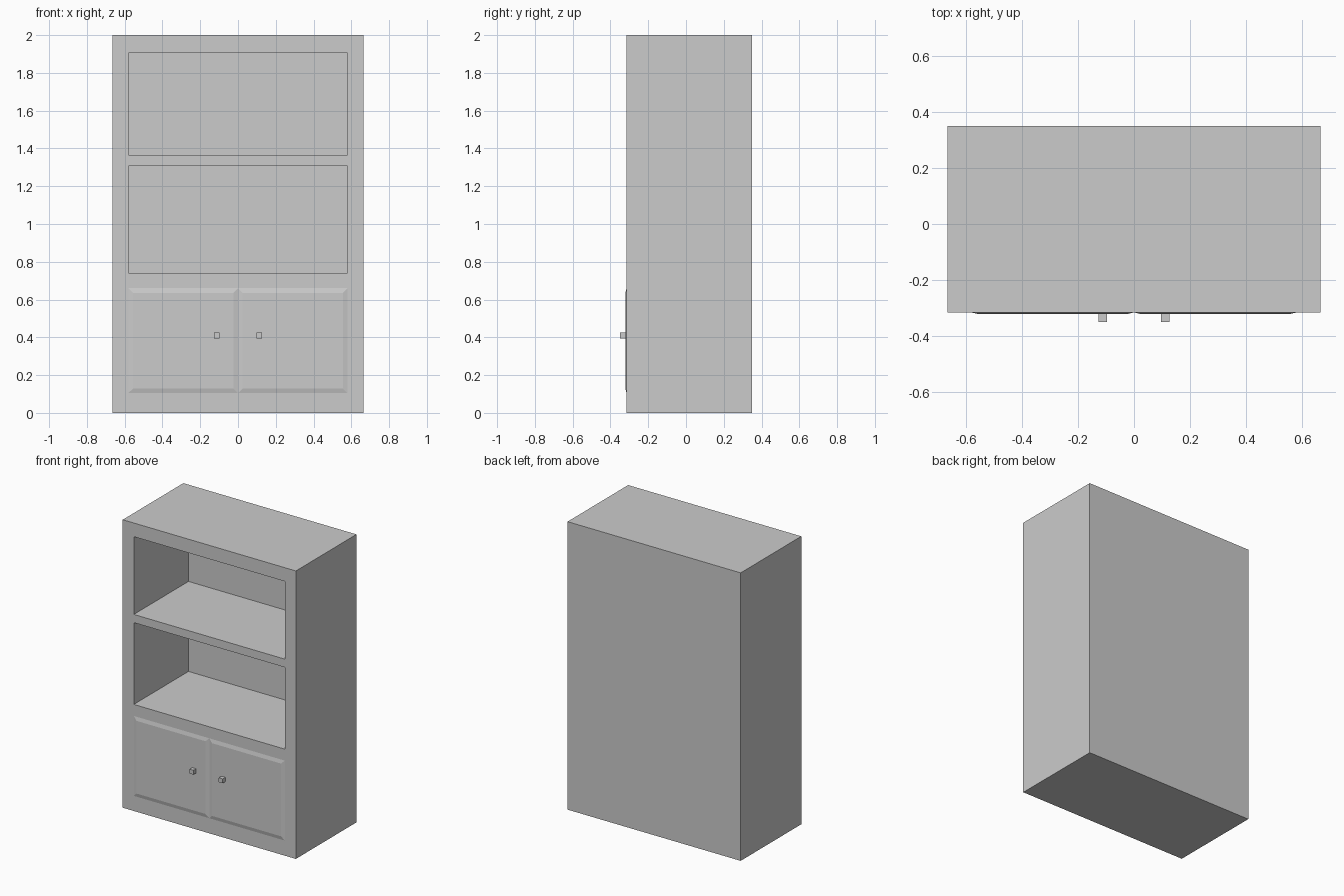
import bpy, bmesh

if "Cube" in bpy.data.objects:
    bpy.data.objects.remove(bpy.data.objects["Cube"])

FRONT, BACK = -0.315, 0.35


def box(name, x0, x1, y0, y1, z0, z1, inset=0.0):
    """Box between limits; inset shrinks the front (-y) face for a bevelled panel."""
    bm = bmesh.new()
    bmesh.ops.create_cube(bm, size=1)
    for v in bm.verts:
        front = v.co.y < 0
        i = inset if front else 0.0
        v.co = (x1 - i if v.co.x > 0 else x0 + i,
                y0 if front else y1,
                z1 - i if v.co.z > 0 else z0 + i)
    mesh = bpy.data.meshes.new(name)
    bm.to_mesh(mesh)
    bm.free()
    obj = bpy.data.objects.new(name, mesh)
    bpy.context.collection.objects.link(obj)
    return obj


# Cabinet body with two open shelf compartments cut into the front
body = box("cabinet_body", -0.665, 0.665, FRONT, BACK, 0, 2)
for label, z0, z1 in (("lower", 0.74, 1.308), ("upper", 1.365, 1.905)):
    cutter = box(label + "_shelf_cutter", -0.58, 0.58, FRONT - 0.1, 0.285, z0, z1)
    cutter.hide_render = True
    mod = body.modifiers.new(label + "_shelf", 'BOOLEAN')
    mod.operation = 'DIFFERENCE'
    mod.solver = 'EXACT'
    mod.object = cutter
    bpy.context.view_layer.objects.active = body
    bpy.ops.object.modifier_apply(modifier=mod.name)
    bpy.data.objects.remove(cutter)

# Raised doors with sloped borders, and square knobs
for side, s in (("left", -1), ("right", 1)):
    xa, xb = sorted((0.0, s * 0.58))
    box(side + "_door", xa, xb, FRONT - 0.006, FRONT, 0.105, 0.66, inset=0.025)
    xk = s * 0.112
    box(side + "_knob", xk - 0.015, xk + 0.015, -0.35, FRONT - 0.006, 0.395, 0.425)
